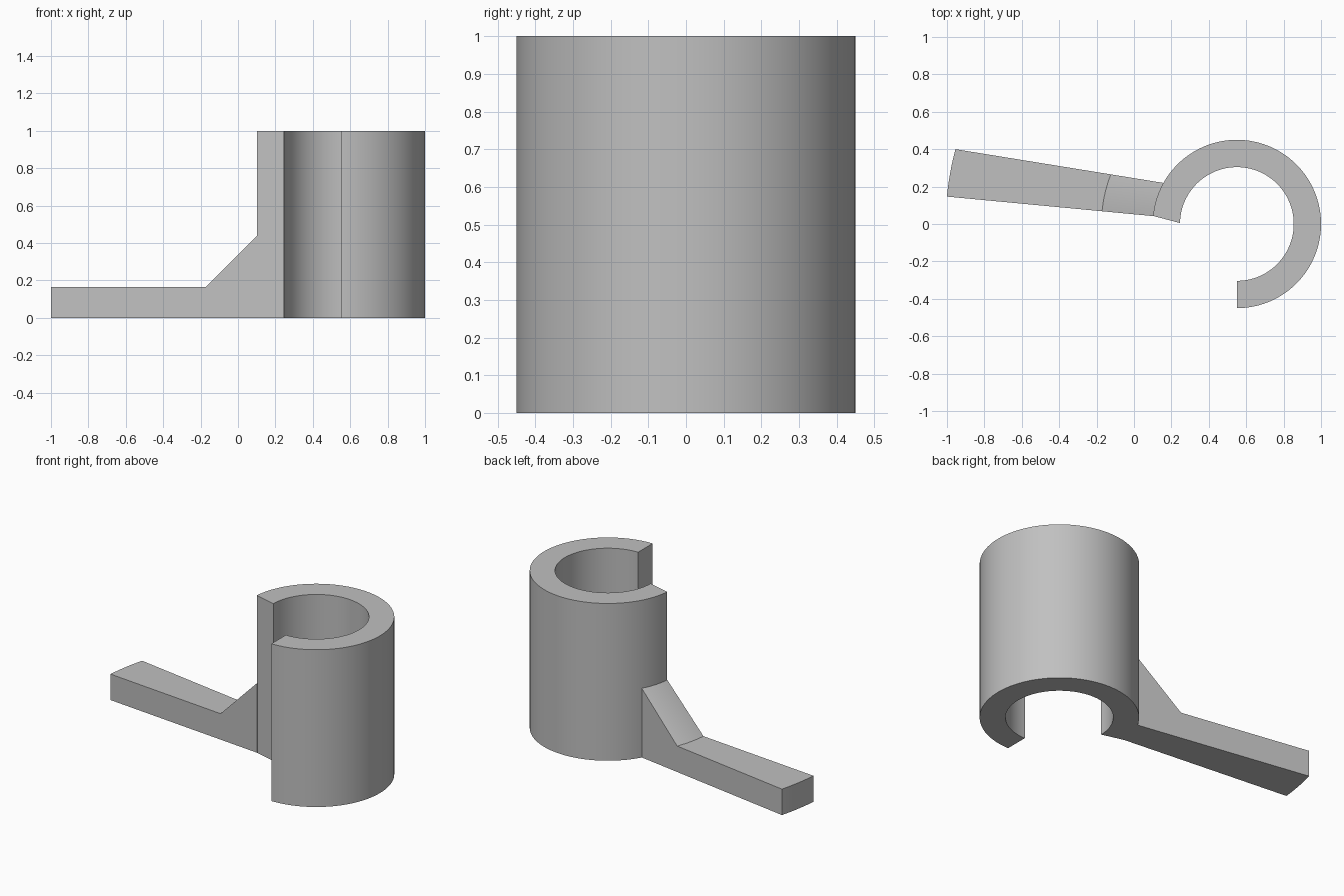
import bpy, bmesh
from math import radians, sin, cos, atan2, hypot
from mathutils import Vector

cube = bpy.data.objects.get("Cube")
if cube:
    bpy.data.objects.remove(cube, do_unlink=True)

CENTRE = Vector((0.55, 0, 0))   # axis of the split sleeve
OUTER, INNER, HEIGHT = 0.45, 0.304, 1.0

grey = bpy.data.materials.new("plain_grey")
grey.use_nodes = True
colour = (0.53, 0.53, 0.53, 1)
grey.diffuse_color = colour
grey.node_tree.nodes["Principled BSDF"].inputs["Base Color"].default_value = colour


def polar(radius, angle, z):
    return CENTRE + Vector((radius * cos(angle), radius * sin(angle), z))


def sweep(name, sections, keep_bottom=True):
    """Join a row of matching closed cross-sections and cap both ends."""
    bm = bmesh.new()
    loops = [[bm.verts.new(p) for p in s] for s in sections]
    n = len(loops[0])
    for a, b in zip(loops, loops[1:]):
        for i in range(n):
            j = (i + 1) % n
            bm.faces.new((a[i], a[j], b[j], b[i]))
    bm.faces.new(loops[0])
    bm.faces.new(loops[-1])
    bmesh.ops.recalc_face_normals(bm, faces=bm.faces[:])
    mesh = bpy.data.meshes.new(name)
    bm.to_mesh(mesh)
    bm.free()
    mesh.materials.append(grey)
    obj = bpy.data.objects.new(name, mesh)
    bpy.context.collection.objects.link(obj)
    bpy.ops.object.select_all(action='DESELECT')
    obj.select_set(True)
    bpy.context.view_layer.objects.active = obj
    bpy.ops.object.shade_smooth_by_angle(angle=radians(25))
    return obj


# Split sleeve: open at the front left quarter, one lip cut slightly askew
STEPS = 128
START, END_OUTER, END_INNER = radians(-90), radians(174.5), radians(179)
sections = []
for i in range(STEPS + 1):
    t = i / STEPS
    out = START + (END_OUTER - START) * t
    inn = START + (END_INNER - START) * t
    sections.append([polar(OUTER, out, 0), polar(OUTER, out, HEIGHT),
                     polar(INNER, inn, HEIGHT), polar(INNER, inn, 0)])
sweep("split_sleeve", sections)

# Tapered handle with a sloped gusset; its ends are arcs around the sleeve axis
FRONT = radians(174.6)
SIDE_NEAR = Vector((0.155, 0.22, 0)) - CENTRE
SIDE_FAR = Vector((-0.955, 0.40, 0)) - CENTRE


def back_angle(radius):
    """Angle at which the straight back side crosses the given radius."""
    d = SIDE_FAR - SIDE_NEAR
    a, b, c = d.dot(d), 2 * d.dot(SIDE_NEAR), SIDE_NEAR.dot(SIDE_NEAR) - radius ** 2
    t = (-b + (b * b - 4 * a * c) ** 0.5) / (2 * a)
    p = SIDE_NEAR + d * t
    return atan2(p.y, p.x)


profile = [(0.446, 0.444), (0.724, 0.165), (1.557, 0.165)]   # radius, top height
outline = profile + [(r, 0) for r, z in reversed(profile)]
SLICES = 16
sections = []
for i in range(SLICES + 1):
    t = i / SLICES
    sections.append([polar(r, back_angle(r) * (1 - t) + FRONT * t, z) for r, z in outline])
sweep("handle_with_gusset", sections)
